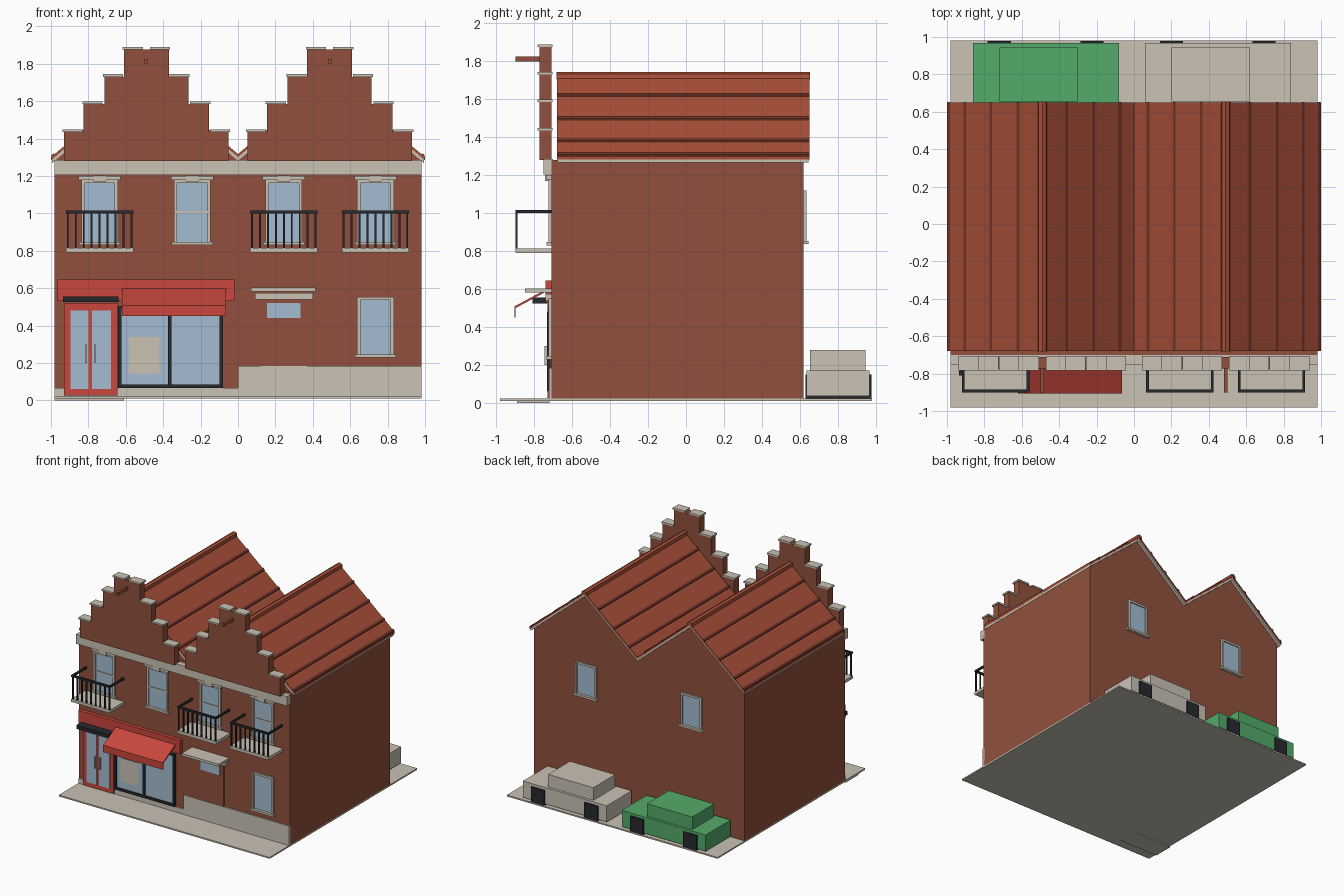
import bpy, bmesh

cube = bpy.data.objects.get("Cube")
if cube:
    bpy.data.objects.remove(cube, do_unlink=True)


# Materials
def material(name, r, g, b):
    """Flat colour from sRGB values, stored as linear."""
    colour = [((c + .055) / 1.055) ** 2.4 for c in (r, g, b)] + [1]
    mat = bpy.data.materials.new(name)
    mat.use_nodes = True
    mat.diffuse_color = colour
    mat.node_tree.nodes["Principled BSDF"].inputs["Base Color"].default_value = colour
    return mat


brick = material("brick", .57, .315, .24)
stone = material("stone", .79, .76, .71)
red = material("shop red", .79, .28, .24)
tile = material("roof tile", .66, .31, .22)
seam = material("roof seam", .46, .21, .16)
glass = material("glass", .64, .74, .82)
dark = material("dark metal", .15, .16, .18)
green = material("car green", .33, .67, .42)

FRONT, BACK, SIDE = -.71, .62, .98   # wall planes
GABLE = .49                          # gable centre line
WALL_TOP = 1.28


# Helpers
def finish(name, bm, mat):
    bmesh.ops.recalc_face_normals(bm, faces=bm.faces)
    mesh = bpy.data.meshes.new(name)
    bm.to_mesh(mesh)
    bm.free()
    mesh.materials.append(mat)
    obj = bpy.data.objects.new(name, mesh)
    bpy.context.scene.collection.objects.link(obj)
    return obj


def boxes(name, mat, *spans):
    """One object of boxes, each given as x, y and z ranges."""
    bm = bmesh.new()
    for spans_xyz in spans:
        lo, hi = zip(*spans_xyz)
        for v in bmesh.ops.create_cube(bm, size=1)["verts"]:
            v.co = [b if c > 0 else a for a, b, c in zip(lo, hi, v.co)]
    return finish(name, bm, mat)


def prism(name, mat, outline, start, end, axis="y"):
    """Extrude an outline along y (points are x, z) or along x (points are y, z)."""
    bm = bmesh.new()
    if axis == "y":
        verts = [bm.verts.new((a, start, z)) for a, z in outline]
        move = (0, end - start, 0)
    else:
        verts = [bm.verts.new((start, a, z)) for a, z in outline]
        move = (end - start, 0, 0)
    face = bm.faces.new(verts)
    result = bmesh.ops.extrude_face_region(bm, geom=[face], use_keep_orig=True)
    moved = [g for g in result["geom"] if isinstance(g, bmesh.types.BMVert)]
    bmesh.ops.translate(bm, verts=moved, vec=move)
    return finish(name, bm, mat)


def around(centre, half):
    return (centre - half, centre + half)


def out(depth):
    """y range standing proud of the front wall."""
    return (FRONT - depth, FRONT + .01)


# Ground and walls
boxes("pavement", stone, ((-SIDE, SIDE), (-SIDE, SIDE), (.01, .022)))
boxes("entry_step", stone, ((-SIDE, -.61), (-.89, -.72), (0, .012)))
boxes("house_walls", brick, ((-SIDE, SIDE), (FRONT, BACK), (.02, WALL_TOP)))
boxes("plinth", stone,
      ((-SIDE, 0), out(.01), (.02, .065)),
      ((0, SIDE), out(.012), (.02, .185)))
boxes("cornice", stone, ((-SIDE, SIDE), out(.04), (1.205, 1.285)))


# Roofs
def roof_z(offset):
    return 1.73 - .843 * abs(offset)


def roof_layer(name, mat, top, bottom, reach, y0, y1):
    xs = [-reach, -GABLE, 0, GABLE, reach]
    line = [(x, roof_z(abs(x) - GABLE)) for x in xs]
    outline = [(x, z - top) for x, z in line]
    if bottom is None:
        outline += [(reach, WALL_TOP - .02), (-reach, WALL_TOP - .02)]
    else:
        outline += [(x, z - bottom) for x, z in reversed(line)]
    prism(name, mat, outline, y0, y1)


roof_layer("roof_tiles", tile, 0, .016, 1, -.68, .65)
roof_layer("roof_verge", stone, .016, .036, .995, -.678, .645)
roof_layer("gable_walls", brick, .036, None, SIDE, -.67, BACK)

for side in (-1, 1):
    centre = side * GABLE
    for offset in (-.5, -.415, -.275, -.13, .13, .275, .415, .5):
        if abs(centre + offset) < .03:
            continue
        a, b = offset - .007, offset + .007
        prism("roof_seam", seam,
              [(centre + a, roof_z(a) - .01), (centre + b, roof_z(b) - .01),
               (centre + b, roof_z(b) + .008), (centre + a, roof_z(a) + .008)],
              -.68, .652)
    prism("ridge_cap", tile,
          [(centre - .025, 1.705), (centre, 1.728), (centre + .025, 1.705),
           (centre + .02, 1.735), (centre, 1.745), (centre - .02, 1.735)], -.682, .655)

    # Stepped front gable with coping stones
    halves = [.44, .335, .225, .12]
    tops = [1.435, 1.585, 1.73, 1.875]
    right, base = [], WALL_TOP
    for half, top in zip(halves, tops):
        right += [(half, base), (half, top)]
        base = top
    outline = right + [(-x, z) for x, z in reversed(right)]
    prism("stepped_gable", brick, [(centre + x, z) for x, z in outline], -.772, FRONT)
    copings = []
    for half, top in zip(halves, tops):
        for s in (-1, 1):
            copings.append((around(centre + s * (half - .047), .054),
                            (-.782, -.705), (top, top + .014)))
    boxes("coping_stones", stone, *copings)
    boxes("hoist_beam", brick, (around(centre, .009), (-.9, FRONT), (1.8, 1.825)))


# Windows
def window(name, x, z0, z1, wall=FRONT, face=-1, rail=True, lintel=False):
    def depth(d):
        return tuple(sorted((wall - face * .01, wall + face * d)))
    half, edge = .098, .017
    boxes(name + "_glass", glass, (around(x, half - .005), depth(.004), (z0, z1)))
    parts = [(around(x + s * (half - edge / 2), edge / 2), depth(.015), (z0, z1))
             for s in (-1, 1)]
    parts += [(around(x, half), depth(.014), (z1 - edge, z1)),
              (around(x, half + .012), depth(.026), (z0 - .003, z0 + .014))]
    if rail:
        parts.append((around(x, half - edge), depth(.01), around((z0 + z1) / 2, .006)))
    if lintel:
        parts += [(around(x, half + .015), depth(.025), (z1, z1 + .022)),
                  (around(x, .033), depth(.032), (z1 - .008, z1 + .024))]
    boxes(name + "_frame", stone, *parts)


bays = [-.74, -.245, .245, .735]
for x in bays:
    window("upper_window", x, .833, 1.178, lintel=True)
window("lower_window", bays[-1], .232, .553, rail=False)
for x in (-GABLE, GABLE):
    window("rear_window", x, .84, 1.12, wall=BACK, face=1, rail=False)


# Balconies
for x in (bays[0], bays[2], bays[3]):
    boxes("balcony_slab", stone, (around(x, .18), out(.19), (.79, .815)))
    rails = [(around(x, .18), (-.9, -.885), (1, 1.016))]
    rails += [(around(x + s * .173, .007), out(.19), (1, 1.016)) for s in (-1, 1)]
    rails += [(around(x + i * .0425, .005), (-.898, -.888), (.81, 1.005))
              for i in range(-4, 5)]
    boxes("balcony_railing", dark, *rails)

# Shop front: sign, awning, door and display window
boxes("shop_sign", red, ((-.965, -.02), out(.03), (.53, .645)))
prism("shop_awning", red,
      [(-.735, .6), (-.905, .508), (-.905, .45), (-.898, .45), (-.898, .5), (-.735, .588)],
      -.62, -.065, axis="x")
boxes("shutter_box", dark, ((-.935, -.64), out(.1), (.525, .555)))
boxes("shop_door", red, ((-.93, -.645), out(.02), (.025, .52)))
boxes("shop_door_glass", glass,
      ((-.895, -.8), out(.024), (.06, .48)), ((-.78, -.68), out(.024), (.06, .48)))
boxes("shop_door_handles", stone,
      *[(around(x, .005), out(.035), (.2, .3)) for x in (-.812, -.766)])
boxes("display_frame", dark,
      ((-.64, -.08), out(.02), (.065, .085)), ((-.64, -.08), out(.02), (.49, .505)),
      *[(around(x, .01), out(.02), (.07, .5)) for x in (-.632, -.365, -.09)])
boxes("display_glass", glass, ((-.635, -.085), out(.008), (.075, .5)))
boxes("display_poster", stone, ((-.585, -.42), out(.012), (.145, .34)))

# House door with canopy
boxes("house_door", brick, ((.12, .37), out(.008), (.185, .54)))
boxes("house_door_glass", glass, ((.155, .335), out(.012), (.44, .52)))
boxes("door_lintel", stone, ((.09, .4), out(.03), (.54, .573)))
boxes("door_canopy", stone, ((.07, .415), out(.14), (.583, .603)))

# Parked cars behind the house
for name, paint, x in (("green_car", green, -.47), ("pale_car", stone, .45)):
    boxes(name + "_body", paint, (around(x, .39), (.635, .967), (.035, .172)))
    boxes(name + "_cabin", paint, ((x - .25, x + .17), (.655, .945), (.17, .278)))
    boxes(name + "_wheels", dark,
          *[(around(x + s, .062), (.63, .979), (.024, .15)) for s in (-.25, .245)])
